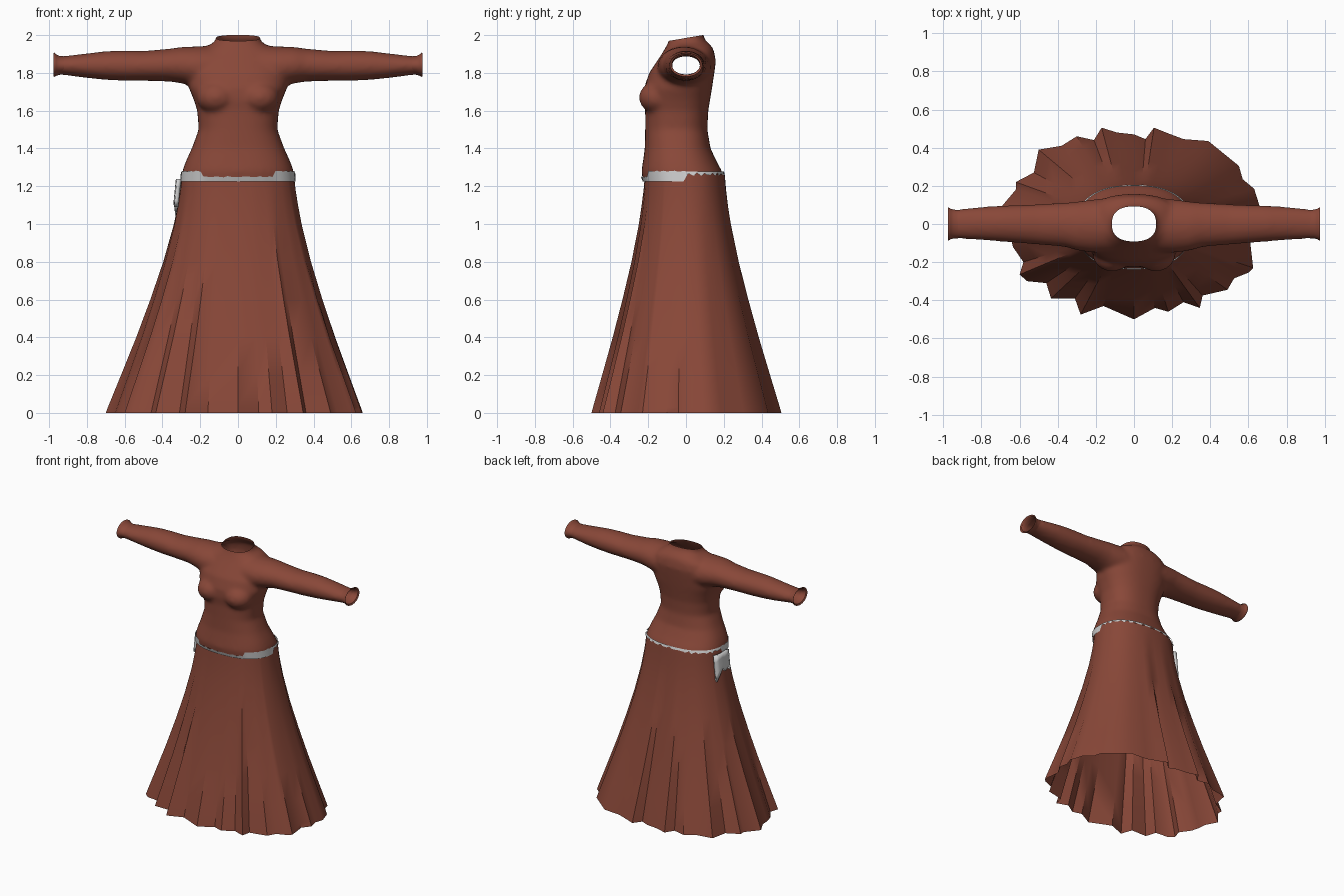
import bpy, bmesh, math
from mathutils import Vector

if "Cube" in bpy.data.objects:
    bpy.data.objects.remove(bpy.data.objects["Cube"])


def material(name, color):
    m = bpy.data.materials.new(name)
    m.diffuse_color = (*color, 1)
    m.use_nodes = True
    m.node_tree.nodes["Principled BSDF"].inputs["Base Color"].default_value = m.diffuse_color
    return m


RED = material("rust_cloth", (0.25, 0.064, 0.04))
GREY = material("pale_trim", (0.62, 0.62, 0.62))


def spow(v, e):
    return math.copysign(abs(v) ** e, v)


def oval(hx, y0, y1, a, n=2.4):
    """Point on a squarish oval with half width hx and depth y0..y1."""
    return (hx * spow(math.cos(a), 2 / n),
            (y0 + y1) / 2 + (y1 - y0) / 2 * spow(math.sin(a), 2 / n))


def loft(bm, rings, closed=True, caps=False):
    """Bridge equal-length point rings with quads."""
    vr = [[bm.verts.new(p) for p in r] for r in rings]
    n = len(vr[0])
    for a, b in zip(vr, vr[1:]):
        for i in range(n if closed else n - 1):
            j = (i + 1) % n
            bm.faces.new((a[i], a[j], b[j], b[i]))
    if caps:
        bm.faces.new(vr[0][::-1])
        bm.faces.new(vr[-1])


def finish(bm, name, mat, angle=40, recalc=True):
    if recalc:
        bmesh.ops.recalc_face_normals(bm, faces=bm.faces[:])
    me = bpy.data.meshes.new(name)
    bm.to_mesh(me)
    bm.free()
    ob = bpy.data.objects.new(name, me)
    bpy.context.collection.objects.link(ob)
    me.materials.append(mat)
    bpy.ops.object.select_all(action='DESELECT')
    ob.select_set(True)
    bpy.context.view_layer.objects.active = ob
    bpy.ops.object.shade_smooth_by_angle(angle=math.radians(angle))
    return ob


ANG = [math.tau * i / 48 for i in range(48)]

# Bodice volume: torso rings (z, half width, front y, back y)
TORSO = [(1.18, .31, -.23, .23), (1.23, .30, -.228, .208), (1.28, .295, -.236, .19),
         (1.33, .277, -.228, .163), (1.40, .245, -.218, .13), (1.50, .208, -.216, .113),
         (1.60, .216, -.216, .118), (1.66, .235, -.225, .128), (1.72, .26, -.222, .138),
         (1.80, .265, -.195, .15), (1.86, .25, -.155, .158), (1.91, .22, -.122, .150),
         (1.94, .17, -.105, .138), (1.96, .128, -.095, .115), (1.98, .115, -.087, .095),
         (2.06, .115, -.085, .085)]
# Sleeve rings (x, bottom z, top z, front y, back y)
SLEEVE = [(.10, 1.70, 1.945, -.15, .14), (.22, 1.725, 1.94, -.15, .128),
          (.30, 1.745, 1.937, -.138, .117), (.36, 1.754, 1.928, -.12, .112),
          (.50, 1.758, 1.916, -.108, .104), (.60, 1.758, 1.918, -.10, .10),
          (.70, 1.763, 1.915, -.092, .096), (.80, 1.773, 1.903, -.084, .09),
          (.93, 1.79, 1.888, -.076, .076), (.98, 1.79, 1.888, -.076, .076)]


def sleeve_ring(s, x, z0, z1, y0, y1):
    return [(s * x, (y0 + y1) / 2 + (y1 - y0) / 2 * math.cos(a),
             (z0 + z1) / 2 + (z1 - z0) / 2 * math.sin(a)) for a in ANG]


bm = bmesh.new()
loft(bm, [[(*oval(hx, y0, y1, a), z) for a in ANG] for z, hx, y0, y1 in TORSO], caps=True)
for s in (-1, 1):
    loft(bm, [sleeve_ring(s, *r) for r in SLEEVE], caps=True)
    # soft bust forms
    res = bmesh.ops.create_uvsphere(bm, u_segments=24, v_segments=16, radius=.1)
    for v in res['verts']:
        v.co = Vector((s * .115 + v.co.x * 1.05, -.15 + v.co.y, 1.67 + v.co.z * .85))
volume = finish(bm, "bodice_volume", RED)
rem = volume.modifiers.new("fuse", 'REMESH')
rem.mode = 'VOXEL'
rem.voxel_size = .013
smo = volume.modifiers.new("soften", 'SMOOTH')
smo.factor, smo.iterations = .5, 10
fused = volume.evaluated_get(bpy.context.evaluated_depsgraph_get())
bm = bmesh.new()
bm.from_mesh(fused.to_mesh())
fused.to_mesh_clear()
bpy.data.objects.remove(volume)

# Open the neck, wrists and lower edge
for co, no in (((0, 0, 1.985), (0, -.17, 1)), ((.93, 0, 0), (1, 0, 0)),
               ((-.93, 0, 0), (-1, 0, 0)), ((0, 0, 1.245), (0, 0, -1))):
    bmesh.ops.bisect_plane(bm, geom=bm.verts[:] + bm.edges[:] + bm.faces[:],
                           plane_co=co, plane_no=Vector(no).normalized(), clear_outer=True)
finish(bm, "bodice_with_sleeves", RED, 50, recalc=False)

# Flared cuffs
for s, side in ((-1, "left"), (1, "right")):
    bm = bmesh.new()
    loft(bm, [sleeve_ring(s, *r) for r in (
        (.922, 1.792, 1.888, -.075, .074), (.945, 1.790, 1.890, -.075, .075),
        (.962, 1.784, 1.898, -.080, .080), (.972, 1.779, 1.907, -.087, .087),
        (.976, 1.780, 1.906, -.086, .086), (.970, 1.790, 1.897, -.075, .075))])
    finish(bm, side + "_cuff", RED, 60)

# Skirt: pleated hem outline blended up into the waist oval
HEM = [(.66, .09), (.63, .185), (.57, .235), (.55, .305), (.47, .37), (.39, .435),
       (.26, .445), (.18, .475), (.105, .505), (.06, .445), (0, .47), (-.09, .48),
       (-.17, .505), (-.21, .44), (-.30, .46), (-.38, .41), (-.50, .39), (-.525, .27),
       (-.62, .22), (-.62, .18), (-.70, .085), (-.655, 0), (-.65, -.06), (-.635, -.12),
       (-.58, -.20), (-.60, -.265), (-.56, -.30), (-.46, -.31), (-.435, -.39),
       (-.31, -.39), (-.28, -.475), (-.16, -.43), (0, -.50), (.11, -.44), (.18, -.46),
       (.26, -.41), (.345, -.44), (.36, -.375), (.49, -.345), (.525, -.285),
       (.60, -.255), (.625, -.23), (.61, -.10), (.655, -.04), (.64, .03)]
FLARE = [(0, 1), (.03, .972), (.2, .80), (.4, .60), (.6, .415), (.8, .245),
         (1.0, .105), (1.1, .052), (1.18, .016), (1.23, 0), (1.262, -.012)]


def skirt_ring(z, t):
    ring = []
    for x, y in HEM:
        wx, wy = oval(.30, -.22, .208, math.atan2(y / .5, x / .66), 2.3)
        ring.append((wx + (x - wx) * t, wy + (y - wy) * t, z))
    return ring


bm = bmesh.new()
loft(bm, [skirt_ring(z, t) for z, t in FLARE])
finish(bm, "pleated_skirt", RED, 40)

# Belt: deep at the front and sides, thin and ragged round the back
bm = bmesh.new()
low, high = [], []
N = 96
for i in range(N):
    a = math.tau * i / N
    x, y = oval(.304, -.229, .204, a)
    rag = .006 * math.sin(i * 1.9) + .004 * math.sin(i * 3.7)
    if y < 0:
        z0, z1 = 1.226, (1.28 if abs(x) > .2 else 1.25) + rag * .4
    else:
        z0, z1 = 1.262 + rag, 1.279
    xt, yt = oval(.299, -.238, .199, a)
    low.append((x, y, z0))
    high.append((xt, yt, z1))
loft(bm, [low, high])
finish(bm, "waist_belt", GREY)

# Torn hanging flap on the left hip
bm = bmesh.new()
ys = [-.06, -.03, 0, .03, .06, .09]
tips = [1.09, 1.12, 1.10, 1.13, 1.09, 1.045]
rows = []
for k in range(5):
    row = []
    for y, tip in zip(ys, tips):
        z = 1.238 + (tip - 1.238) * k / 4
        hx = .312 + .10 * (1.238 - z)
        row.append((-hx * (1 - abs(y / .24) ** 2.3) ** (1 / 2.3) - .006, y, z))
    rows.append(row)
loft(bm, rows, closed=False)
flap = finish(bm, "hip_flap", GREY)
sol = flap.modifiers.new("thickness", 'SOLIDIFY')
sol.thickness, sol.offset = .022, 0
